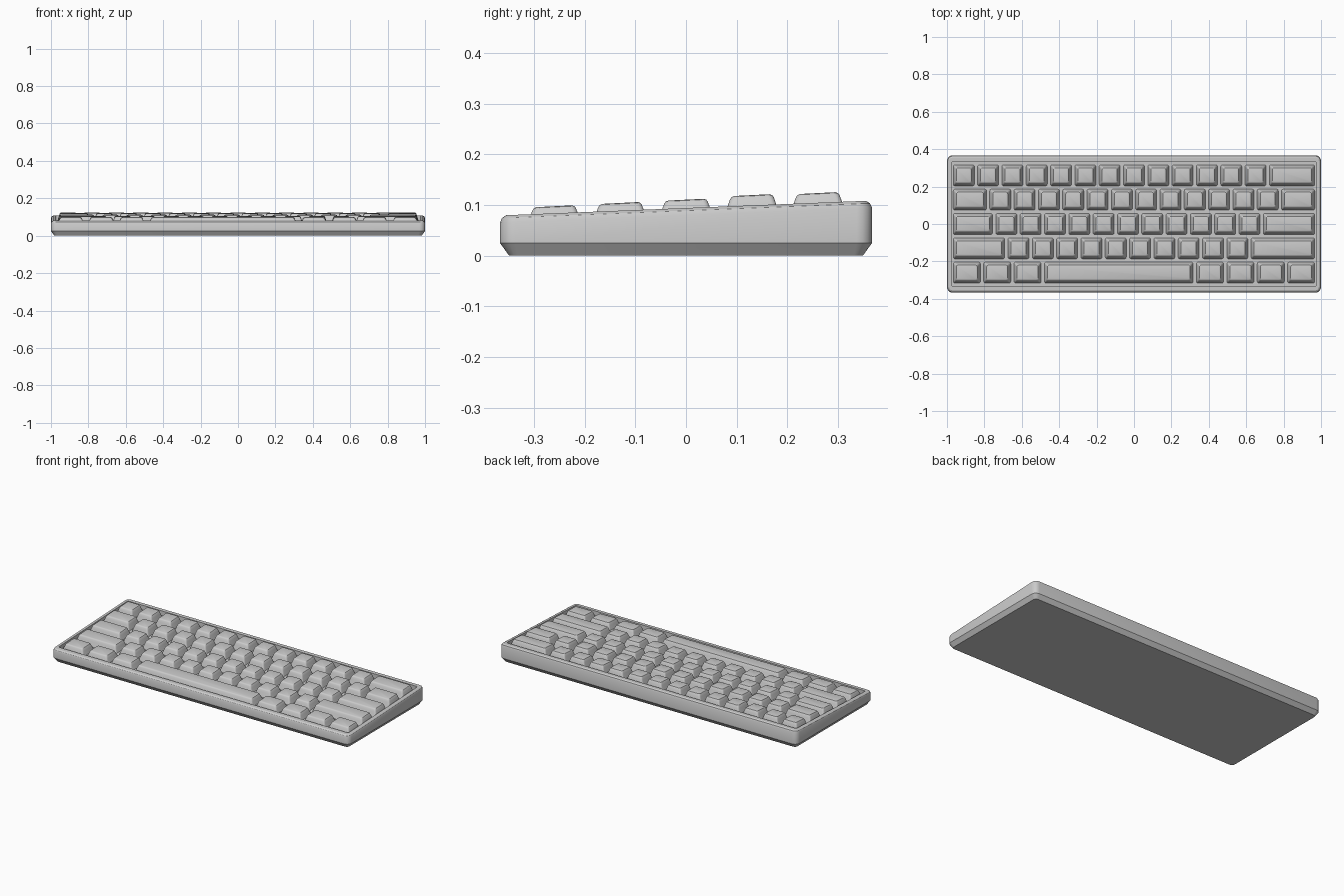
import bpy, bmesh, math

old = bpy.data.objects.get("Cube")
if old:
    bpy.data.objects.remove(old, do_unlink=True)

grey = bpy.data.materials.new("plain grey")
grey.use_nodes = True
GREY = (0.6, 0.6, 0.6, 1)
grey.diffuse_color = GREY
grey.node_tree.nodes["Principled BSDF"].inputs["Base Color"].default_value = GREY

SLOPE = 0.04      # rise of the case top towards the back
UNIT = 0.13       # key pitch
DECK = 0.094      # height of the case top at the centre


def rounded_rect(hx, hy, r, steps=4):
    """Outline of a rounded rectangle, counter-clockwise."""
    pts = []
    for i, (sx, sy) in enumerate([(1, 1), (-1, 1), (-1, -1), (1, -1)]):
        for k in range(steps + 1):
            a = math.pi / 2 * (i + k / steps)
            pts.append((sx * (hx - r) + r * math.cos(a), sy * (hy - r) + r * math.sin(a)))
    return pts


def loft(name, rings, location=(0, 0, 0)):
    """Skin rings of (half x, half y, corner radius, z, slope in y), capping both ends."""
    bm = bmesh.new()
    loops = [[bm.verts.new((x, y, z + slope * y)) for x, y in rounded_rect(hx, hy, r)]
             for hx, hy, r, z, slope in rings]
    n = len(loops[0])
    for low, high in zip(loops, loops[1:]):
        for i in range(n):
            j = (i + 1) % n
            bm.faces.new((low[i], low[j], high[j], high[i]))
    bm.faces.new(loops[0][::-1])
    bm.faces.new(loops[-1])
    mesh = bpy.data.meshes.new(name)
    bm.to_mesh(mesh)
    bm.free()
    mesh.materials.append(grey)
    obj = bpy.data.objects.new(name, mesh)
    obj.location = location
    bpy.context.collection.objects.link(obj)
    return obj


# Case: chamfered foot, wedge walls, rounded rim and a sunken key well
W, D = 1.0, 0.367
parts = [loft("case", [
    (W - 0.018, D - 0.018, 0.018, 0, 0),
    (W, D, 0.03, 0.025, 0),
    (W, D, 0.03, DECK - 0.014, SLOPE),
    (W - 0.004, D - 0.004, 0.026, DECK - 0.005, SLOPE),
    (W - 0.012, D - 0.012, 0.018, DECK, SLOPE),
    (W - 0.025, D - 0.034, 0.01, DECK, SLOPE),
    (W - 0.025, D - 0.034, 0.01, DECK - 0.028, SLOPE),
])]

# Key rows from back to front: name, top height, key widths in units
ROWS = [
    ("number", 0.1235, [1] * 13 + [2]),
    ("upper", 0.1195, [1.5] + [1] * 12 + [1.5]),
    ("home", 0.1105, [1.75] + [1] * 11 + [2.25]),
    ("lower", 0.104, [2.25] + [1] * 10 + [2.75]),
    ("bottom", 0.0975, [1.25] * 3 + [6.25] + [1.25] * 4),
]

for row, (row_name, top, widths) in enumerate(ROWS):
    y = (2 - row) * UNIT
    floor = DECK - 0.03 + SLOPE * y
    x = -sum(widths) * UNIT / 2
    for number, units in enumerate(widths, 1):
        width = units * UNIT
        # Tapered cap: (inset from pitch cell, corner radius, height, tilt)
        profile = [(0.008, 0.01, floor, SLOPE), (0.018, 0.01, top - 0.017, SLOPE),
                   (0.022, 0.01, top - 0.006, 0.05), (0.025, 0.009, top - 0.002, 0.05),
                   (0.030, 0.008, top, 0.05)]
        rings = [(width / 2 - inset, UNIT / 2 - inset, r, z, tilt)
                 for inset, r, z, tilt in profile]
        label = "space_bar" if units > 6 else f"{row_name}_row_key_{number}"
        parts.append(loft(label, rings, (x + width / 2, y, 0)))
        x += width

# Smooth the rounded corners, keep the hard edges
bpy.ops.object.select_all(action="DESELECT")
for part in parts:
    part.select_set(True)
bpy.context.view_layer.objects.active = parts[0]
bpy.ops.object.shade_smooth_by_angle(angle=math.radians(30))
